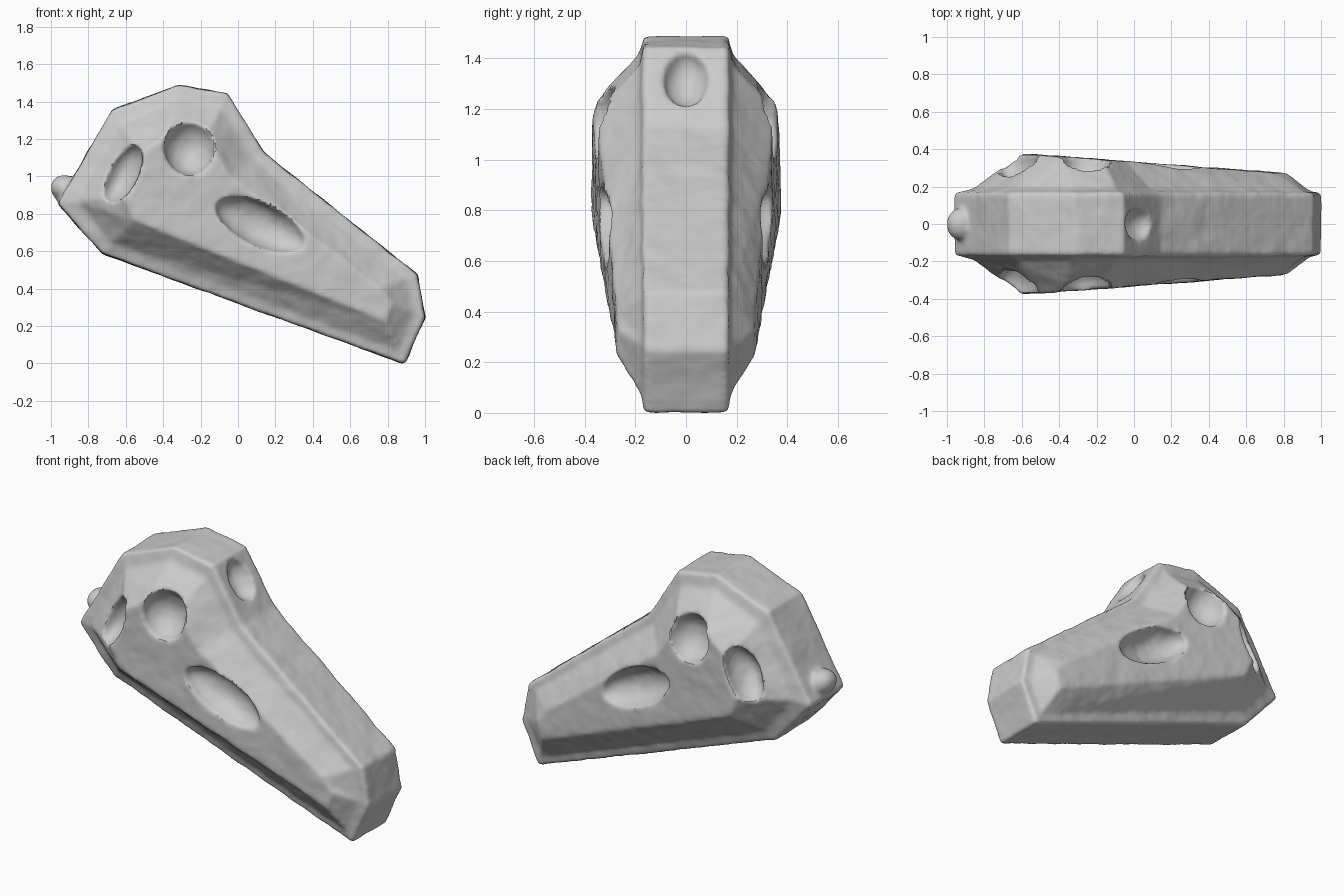
import bpy, bmesh
from math import radians

if "Cube" in bpy.data.objects:
    bpy.data.objects.remove(bpy.data.objects["Cube"])

# Side profile of the flat central band, and the raised cheek outline (x, z)
outer = [(-.32, 1.495), (-.055, 1.445), (.14, 1.13), (.96, .48), (1.0, .25),
         (.89, 0), (-.725, .59), (-.965, .86), (-.67, 1.36)]
inner = [(-.37, 1.23), (-.17, 1.21), (-.04, 1.0), (.76, .41), (.82, .33),
         (.79, .23), (-.55, .77), (-.61, .90), (-.53, 1.12)]
flare = [(a + .3 * (c - a), b + .3 * (d - b)) for (a, b), (c, d) in zip(outer, inner)]


def cheek_y(x):
    return .370 - .076 * (x + .5)


# Skull body: six lofted outlines, with a slightly concave flare beside the band
outlines = {"band": (outer, lambda x: .165),
            "flare": (flare, lambda x: .165 + .12 * (cheek_y(x) - .165)),
            "cheek": (inner, cheek_y)}
bm = bmesh.new()
rings = []
for kind, s in (("cheek", -1), ("flare", -1), ("band", -1),
                ("band", 1), ("flare", 1), ("cheek", 1)):
    pts, width = outlines[kind]
    rings.append([bm.verts.new((x, s * width(x), z)) for x, z in pts])
n = len(outer)
for a, b in zip(rings, rings[1:]):
    for i in range(n):
        j = (i + 1) % n
        bm.faces.new((a[i], a[j], b[j], b[i]))
bm.faces.new(rings[0])
bm.faces.new(rings[-1])
bmesh.ops.recalc_face_normals(bm, faces=bm.faces)
mesh = bpy.data.meshes.new("skull")
bm.to_mesh(mesh)
bm.free()
skull = bpy.data.objects.new("skull", mesh)
bpy.context.collection.objects.link(skull)


def blob(name, loc, size, rot, operation):
    """Tilted ellipsoid, cut from or added to the skull."""
    bpy.ops.mesh.primitive_uv_sphere_add(segments=32, ring_count=16, location=loc,
                                         rotation=[radians(a) for a in rot])
    ob = bpy.context.object
    ob.name = name
    ob.scale = size
    ob.hide_render = True
    mod = skull.modifiers.new(name, 'BOOLEAN')
    mod.object = ob
    mod.operation = operation
    mod.solver = 'EXACT'
    return ob


# Paired hollows on both cheeks, forehead hollow, and rear knob
helpers = []
for s in (-1, 1):
    helpers += [
        blob("eye_socket", (-.26, s * .35, 1.16), (.135, .13, .15), (0, 0, 0), 'DIFFERENCE'),
        blob("nose_opening", (.125, s * .335, .745), (.265, .12, .115), (0, 25, 0), 'DIFFERENCE'),
        blob("rear_opening", (-.62, s * .335, 1.02), (.17, .13, .085), (0, -62, 0), 'DIFFERENCE'),
    ]
helpers.append(blob("forehead_hollow", (.03, 0, 1.325), (.085, .088, .125), (0, -33, 0), 'DIFFERENCE'))
helpers.append(blob("rear_knob", (-.925, 0, .94), (.077, .085, .072), (0, 0, 0), 'UNION'))

# Weathered bone surface: even mesh, softened edges, slight unevenness
mod = skull.modifiers.new("even_mesh", 'REMESH')
mod.mode = 'VOXEL'
mod.voxel_size = .014
mod = skull.modifiers.new("soften", 'SMOOTH')
mod.factor = .5
mod.iterations = 3
noise = bpy.data.textures.new("bone_noise", 'CLOUDS')
noise.noise_scale = .15
mod = skull.modifiers.new("unevenness", 'DISPLACE')
mod.texture = noise
mod.strength = .014
mod.mid_level = .5

bpy.ops.object.select_all(action='DESELECT')
skull.select_set(True)
bpy.context.view_layer.objects.active = skull
for mod in list(skull.modifiers):
    bpy.ops.object.modifier_apply(modifier=mod.name)
for ob in helpers:
    bpy.data.objects.remove(ob)
bpy.ops.object.shade_smooth_by_angle(angle=radians(40))

# Rest on the ground
low = min(v.co.z for v in skull.data.vertices)
for v in skull.data.vertices:
    v.co.z -= low
